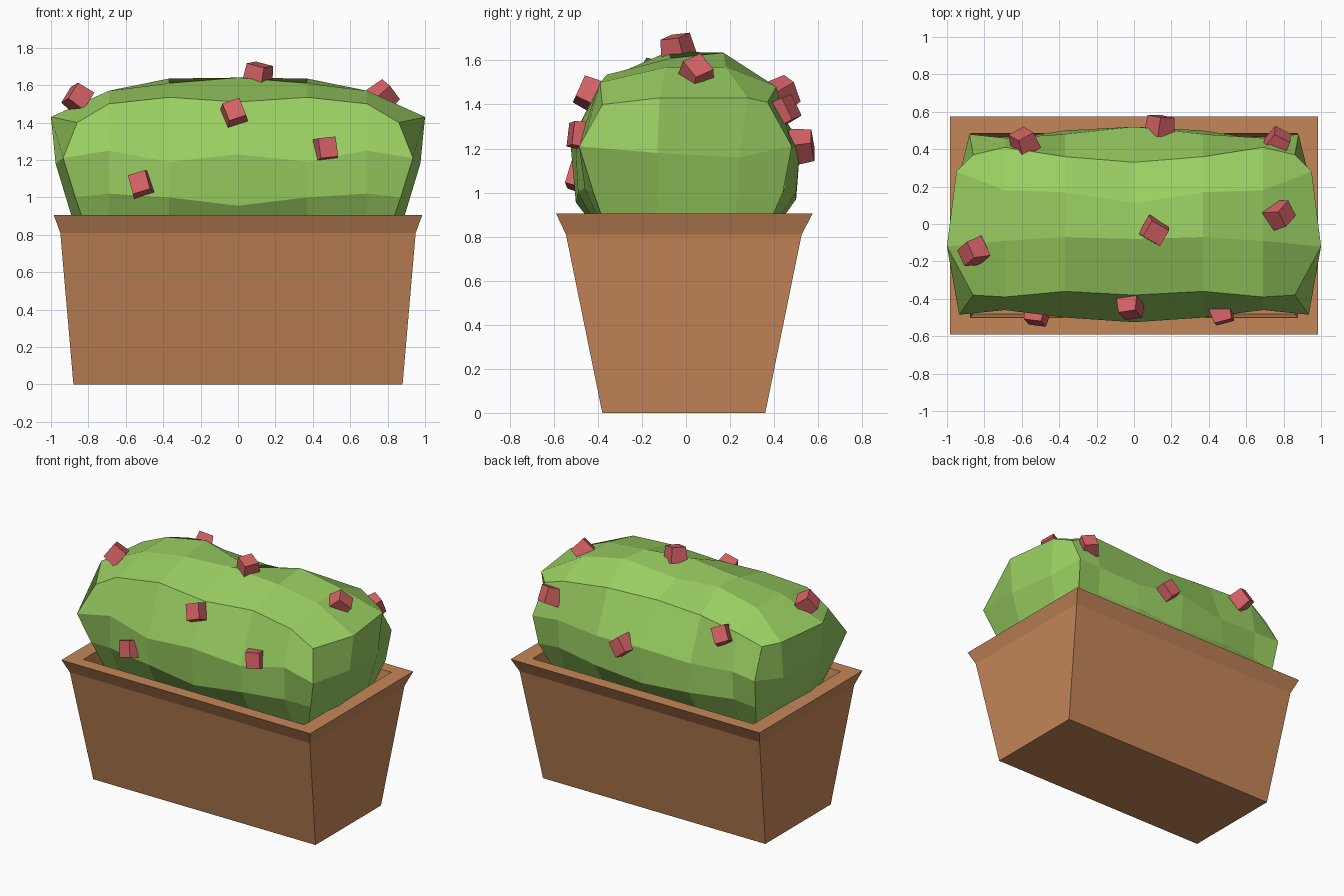
import bpy, bmesh
from mathutils import Vector, Matrix

if "Cube" in bpy.data.objects:
    bpy.data.objects.remove(bpy.data.objects["Cube"])


def material(name, rgb):
    m = bpy.data.materials.new(name)
    m.diffuse_color = (*rgb, 1)
    m.use_nodes = True
    m.node_tree.nodes["Principled BSDF"].inputs["Base Color"].default_value = m.diffuse_color
    return m


clay = material("clay", (0.56, 0.24, 0.10))
leaf = material("leaf", (0.32, 0.62, 0.12))
petal = material("petal", (0.66, 0.12, 0.13))


def finish(bm, name, mat):
    bmesh.ops.recalc_face_normals(bm, faces=bm.faces)
    me = bpy.data.meshes.new(name)
    bm.to_mesh(me)
    bm.free()
    me.materials.append(mat)
    ob = bpy.data.objects.new(name, me)
    bpy.context.collection.objects.link(ob)
    return ob


def bridge(bm, a, b):
    n = len(a)
    for i in range(n):
        j = (i + 1) % n
        bm.faces.new((a[i], a[j], b[j], b[i]))


# Planter: flared box with a rim and a recessed floor (half x, front y, back y, z)
profile = [(0.88, -0.38, 0.36, 0), (0.95, -0.545, 0.525, 0.81),
           (0.985, -0.59, 0.575, 0.905), (0.875, -0.50, 0.485, 0.905),
           (0.86, -0.48, 0.465, 0.78)]
bm = bmesh.new()
loops = [[bm.verts.new(p) for p in ((-x, f, z), (x, f, z), (x, b, z), (-x, b, z))]
         for x, f, b, z in profile]
for a, b in zip(loops, loops[1:]):
    bridge(bm, a, b)
bm.faces.new(loops[0])
bm.faces.new(loops[-1])
finish(bm, "planter_box", clay)

# Bush: cross-sections (y, z) from front base over the top to back base
sections = [
    (0.0, [(-.38, .8), (-.50, .955), (-.525, 1.23), (-.38, 1.51), (-.08, 1.64),
           (.11, 1.57), (.33, 1.50), (.52, 1.23), (.50, .97), (.38, .8)]),
    (0.37, [(-.38, .8), (-.49, 1.0), (-.50, 1.19), (-.36, 1.535), (-.07, 1.61),
            (.17, 1.635), (.36, 1.50), (.48, 1.20), (.50, 1.0), (.38, .8)]),
    (0.69, [(-.36, .8), (-.46, 1.02), (-.46, 1.25), (-.39, 1.50), (-.09, 1.57),
            (.18, 1.57), (.41, 1.48), (.46, 1.22), (.45, 1.02), (.36, .8)]),
]
end = [(.80, -.35, .8), (.87, -.42, 1.0), (.935, -.485, 1.21), (.86, -.38, 1.40),
       (1.0, -.12, 1.43), (.95, .28, 1.43), (.86, .37, 1.41), (.88, .48, 1.21),
       (.86, .44, 1.0), (.80, .35, .8)]
bm = bmesh.new()
rings = [[bm.verts.new((x, y, z)) for y, z in pts] for x, pts in sections]
rings.append([bm.verts.new(p) for p in end])
for a, b in zip(rings, rings[1:]):
    bridge(bm, a, b)

# Bush end cap
e = rings[-1]
m1, m2, n1, n2 = [bm.verts.new(p) for p in
                  ((.975, -.13, 1.18), (.94, .24, 1.16), (.86, -.13, .8), (.85, .22, .8))]
for f in ((e[2], e[3], e[4], m1), (m1, e[4], e[5], m2), (m2, e[5], e[6], e[7]),
          (e[0], e[1], e[2], m1, n1), (n1, m1, m2, n2), (n2, m2, e[7], e[8], e[9]),
          (e[0], n1, n2, e[9])):
    bm.faces.new(f)
bush = finish(bm, "bush", leaf)
mir = bush.modifiers.new("mirror", 'MIRROR')
mir.use_axis[0] = True
mir.use_clip = True

# Flowers: tapered blocks; position, outward direction, spin
flowers = [
    ((-.52, -.48, 1.07), (-.2, -1, .25), 0.3),
    ((-.02, -.44, 1.45), (0, -1, .45), 0.35),
    ((.47, -.475, 1.26), (.25, -1, .15), 0.1),
    ((.11, -.04, 1.66), (.15, -.2, 1), 0.4),
    ((-.86, -.15, 1.53), (-.8, -.2, .6), 0.3),
    ((.78, .05, 1.545), (.7, .1, .6), 0.5),
    ((.77, .44, 1.37), (.5, .8, .4), 0.2),
    ((-.59, .44, 1.45), (-.3, .9, .5), 0.4),
    ((.14, .525, 1.21), (.1, 1, .1), 0.7),
]
for i, (pos, out, spin) in enumerate(flowers):
    bm = bmesh.new()
    bmesh.ops.create_cube(bm, size=0.12)
    for v in bm.verts:
        if v.co.z > 0:
            v.co.x *= 0.8
            v.co.y *= 0.9
        v.co.z *= 0.85
    rot = Vector(out).to_track_quat('Z', 'Y').to_matrix().to_4x4()
    bm.transform(Matrix.Translation(pos) @ rot @ Matrix.Rotation(spin, 4, 'Z'))
    finish(bm, f"flower_{i + 1}", petal)
